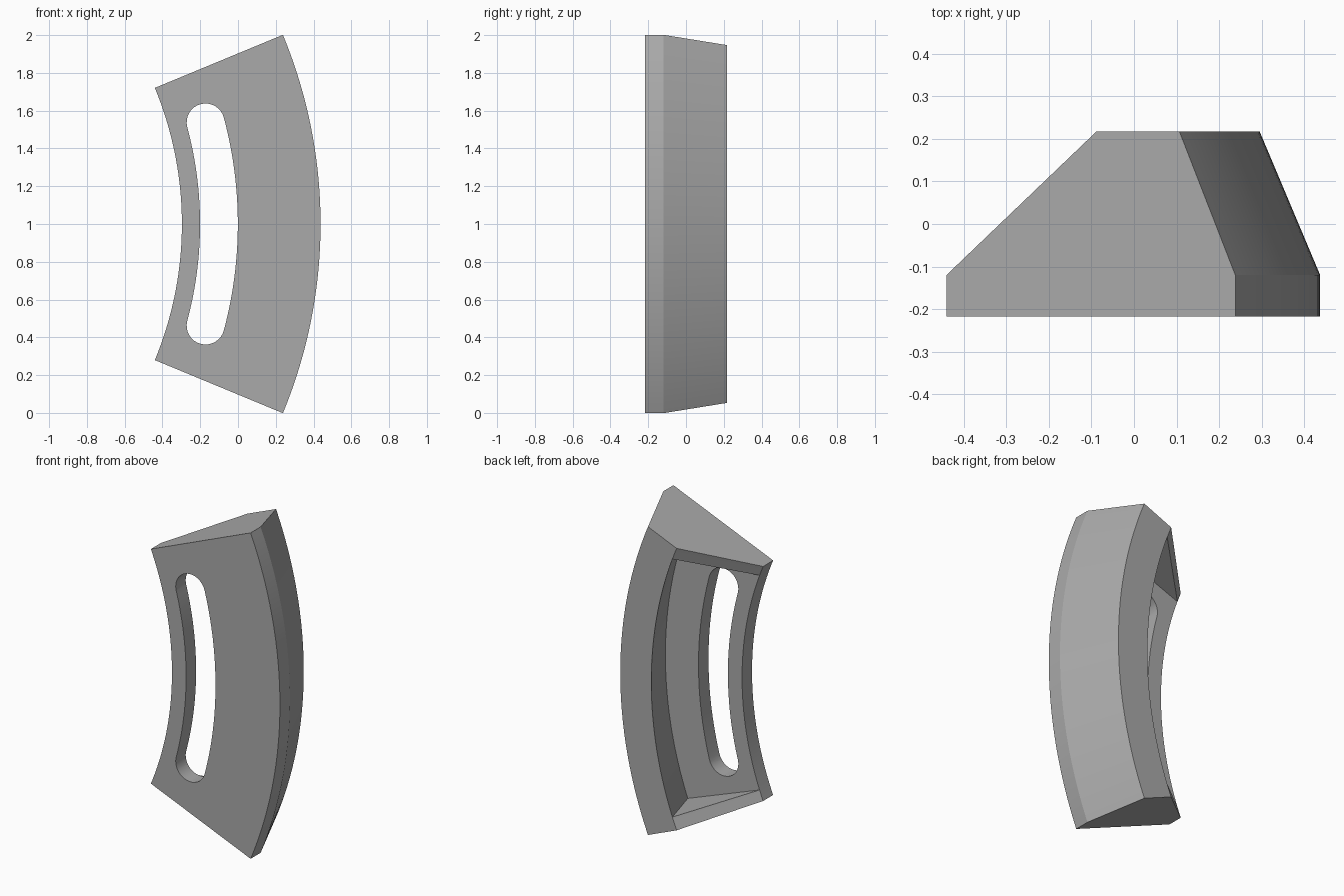
import bpy
import bmesh
from math import radians, sin, cos, pi

if "Cube" in bpy.data.objects:
    bpy.data.objects.remove(bpy.data.objects["Cube"], do_unlink=True)

CX, CZ = -2.18, 1.0            # centre of the arc
R_IN, R_OUT = 1.883, 2.617     # inner and outer radius
FRONT, FLOOR, BACK = -0.217, -0.12, 0.217


def mesh_object(name, loops, closed_ends=True):
    """Skin a row of equal point loops and cap both ends."""
    bm = bmesh.new()
    rows = [[bm.verts.new(p) for p in loop] for loop in loops]
    n = len(rows[0])
    for a, b in zip(rows, rows[1:]):
        for i in range(n):
            j = (i + 1) % n
            bm.faces.new((a[i], a[j], b[j], b[i]))
    bm.faces.new(rows[0])
    bm.faces.new(rows[-1])
    bmesh.ops.recalc_face_normals(bm, faces=bm.faces)
    mesh = bpy.data.meshes.new(name)
    bm.to_mesh(mesh)
    bm.free()
    obj = bpy.data.objects.new(name, mesh)
    bpy.context.collection.objects.link(obj)
    return obj


def polar(r, angle, y):
    return (CX + r * cos(angle), y, CZ + r * sin(angle))


def sweep(name, profile, half_angle, steps):
    """Turn a (radius, y) profile about the arc centre."""
    angles = [radians(half_angle) * (2 * i / steps - 1) for i in range(steps + 1)]
    return mesh_object(name, [[polar(r, a, y) for r, y in profile] for a in angles])


# Curved body with bevelled inner and outer sides
body = sweep("curved_bracket", [
    (R_IN, FRONT), (R_OUT, FRONT), (R_OUT, FLOOR),
    (2.475, BACK), (2.264, BACK), (R_IN, FLOOR)], 22.5, 48)

# Pocket open to the back and to the inner side
pocket = sweep("pocket_cutter", [
    (1.75, FLOOR), (2.404, FLOOR), (2.264, BACK), (2.222, 0.317), (1.75, 0.317)], 20.5, 48)

# Curved slot with round ends
mid, rad, half = 2.079, 0.1, radians(15)
outline = []
for i in range(33):
    outline.append((mid + rad, half * (i / 16 - 1)))
slot_xz = [polar(r, a, 0) for r, a in outline]
for i in range(1, 16):
    t = half + pi * i / 16
    c = polar(mid, half, 0)
    slot_xz.append((c[0] + rad * cos(t), 0, c[2] + rad * sin(t)))
slot_xz += [polar(mid - rad, a, 0) for r, a in reversed(outline)]
for i in range(1, 16):
    t = pi - half + pi * i / 16
    c = polar(mid, -half, 0)
    slot_xz.append((c[0] + rad * cos(t), 0, c[2] + rad * sin(t)))
slot = mesh_object("slot_cutter", [[(x, y, z) for x, _, z in slot_xz] for y in (-0.3, 0.0)])

# Cut the pocket and the slot
bpy.ops.object.select_all(action="DESELECT")
body.select_set(True)
bpy.context.view_layer.objects.active = body
for cutter in (pocket, slot):
    cutter.hide_render = True
    mod = body.modifiers.new(cutter.name, "BOOLEAN")
    mod.operation = "DIFFERENCE"
    mod.solver = "EXACT"
    mod.object = cutter
    bpy.ops.object.modifier_apply(modifier=mod.name)
    bpy.data.objects.remove(cutter, do_unlink=True)

# Plain grey finish
grey = bpy.data.materials.new("plain_grey")
grey.use_nodes = True
colour = (0.4, 0.4, 0.4, 1.0)
grey.diffuse_color = colour
grey.node_tree.nodes["Principled BSDF"].inputs["Base Color"].default_value = colour
body.data.materials.clear()
body.data.materials.append(grey)
bpy.ops.object.shade_smooth_by_angle(angle=radians(20))
